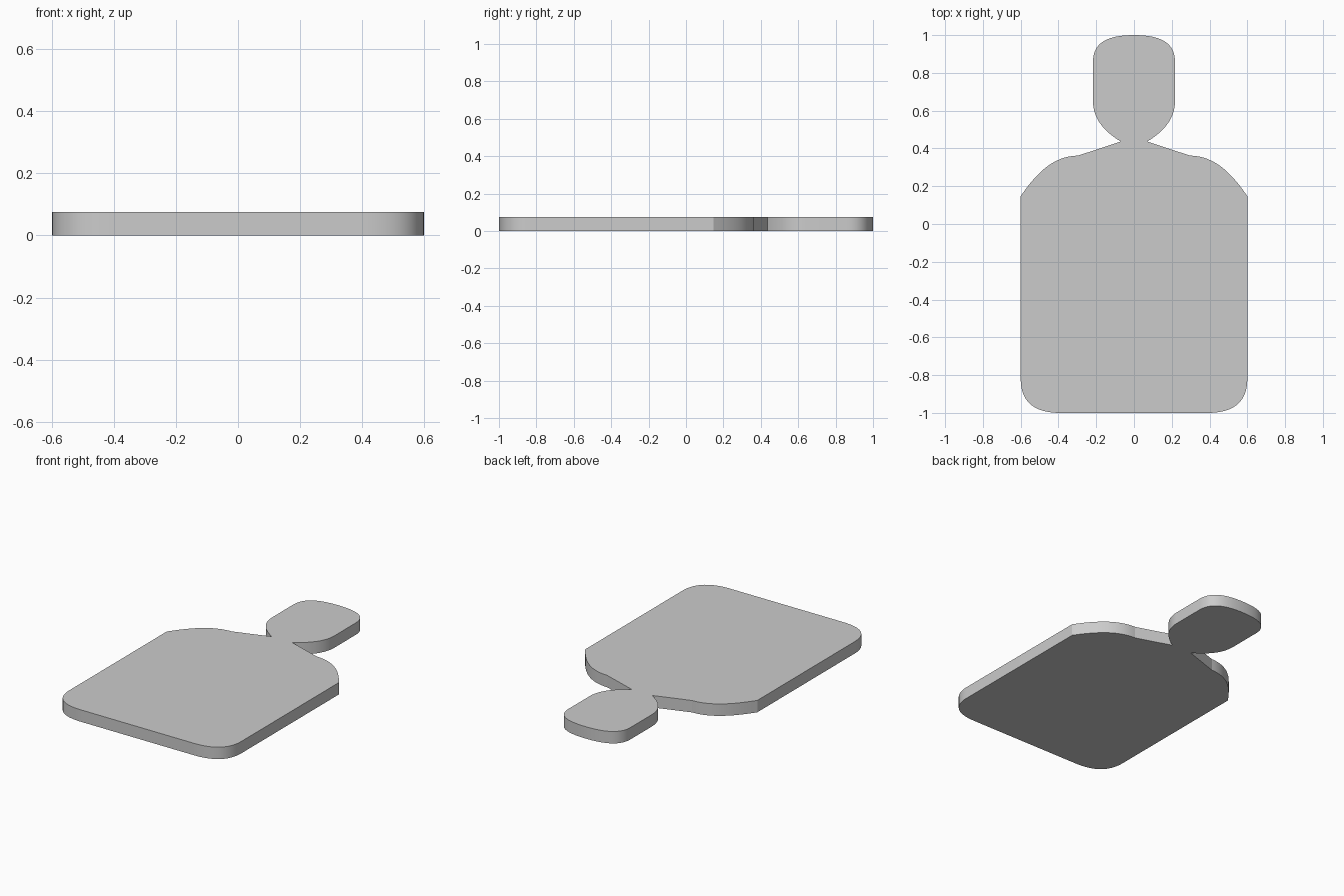
import bpy, bmesh
from mathutils import Vector
from mathutils.geometry import interpolate_bezier

if "Cube" in bpy.data.objects:
    bpy.data.objects.remove(bpy.data.objects["Cube"])

THICKNESS = 0.075

# Right half of the outline, bottom to top, as bezier arcs (start, handle, handle, end)
arcs = [
    ((0.39, -1.0), (0.53, -1.0), (0.60, -0.94), (0.60, -0.82)),    # lower corner
    ((0.60, 0.147), (0.51, 0.28), (0.42, 0.36), (0.296, 0.362)),   # shoulder
    ((0.07, 0.437), (0.16, 0.49), (0.217, 0.56), (0.217, 0.65)),   # jaw
    ((0.217, 0.86), (0.217, 0.96), (0.14, 1.0), (0.0, 1.0)),       # crown
]
half = []
for a, h1, h2, b in arcs:
    half += interpolate_bezier(*[Vector((*p, 0)) for p in (a, h1, h2, b)], 20)

# Mirror across x, sharing the single point at the top of the head
outline = half + [Vector((-p.x, p.y, 0)) for p in reversed(half[:-1])]

# Fill and extrude into a flat plate
bm = bmesh.new()
face = bm.faces.new([bm.verts.new(p) for p in outline])
ext = bmesh.ops.extrude_face_region(bm, geom=[face], use_keep_orig=True)
top = [g for g in ext["geom"] if isinstance(g, bmesh.types.BMVert)]
bmesh.ops.translate(bm, verts=top, vec=(0, 0, THICKNESS))
bmesh.ops.recalc_face_normals(bm, faces=bm.faces[:])

mesh = bpy.data.meshes.new("silhouette_plate")
bm.to_mesh(mesh)
bm.free()
plate = bpy.data.objects.new("silhouette_plate", mesh)
bpy.context.collection.objects.link(plate)

# Smooth rim, sharp top and bottom edges
bpy.context.view_layer.objects.active = plate
plate.select_set(True)
bpy.ops.object.shade_smooth_by_angle(angle=0.2)
